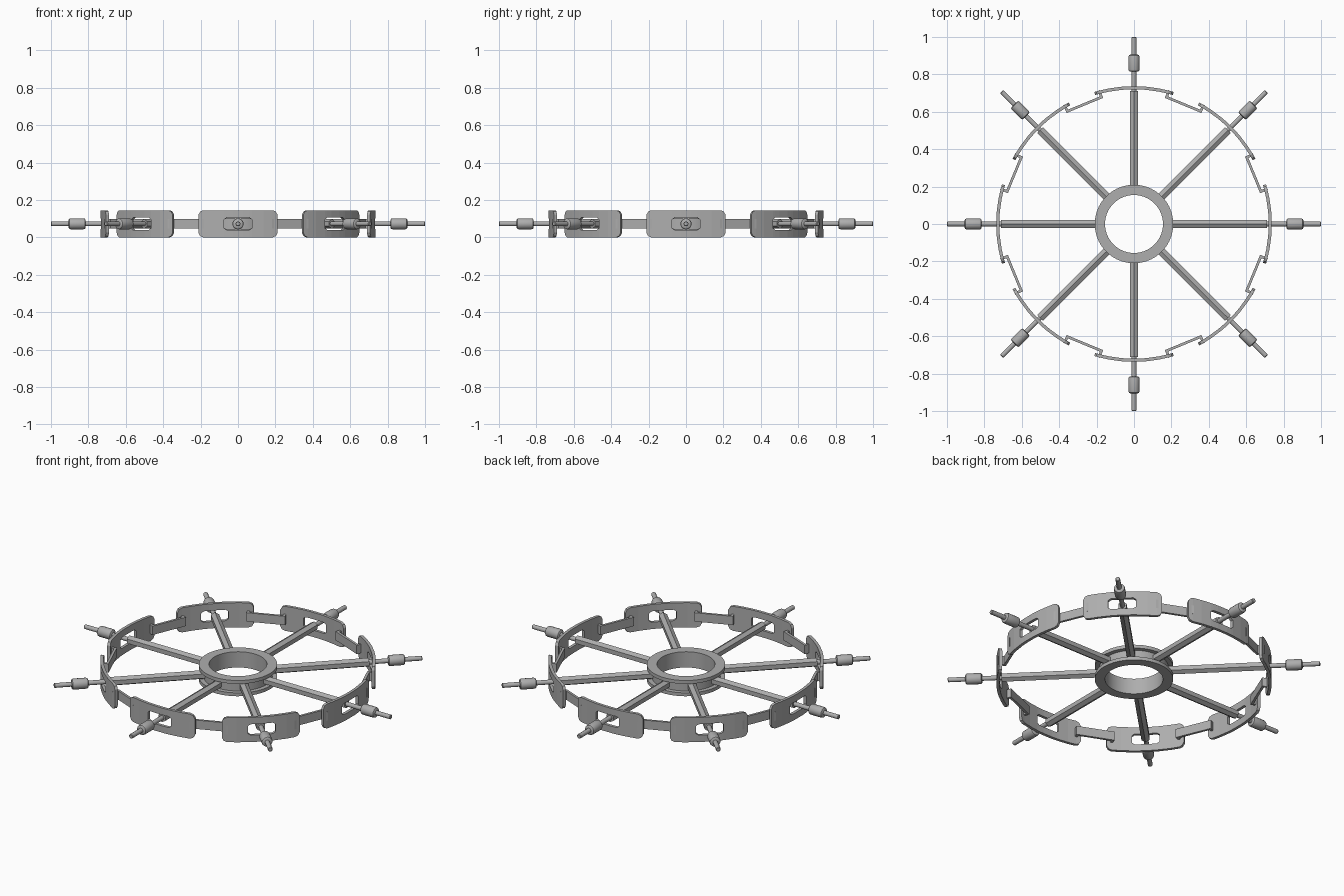
import bpy, bmesh, math
from mathutils import Matrix, Vector

if "Cube" in bpy.data.objects:
    bpy.data.objects.remove(bpy.data.objects["Cube"], do_unlink=True)

COUNT = 8
MID = 0.0725
RIM = 0.73

steel = bpy.data.materials.new("grey_steel")
steel.use_nodes = True
grey = (0.42, 0.42, 0.42, 1)
steel.diffuse_color = grey
steel.node_tree.nodes["Principled BSDF"].inputs["Base Color"].default_value = grey


def finish(name, bm, smooth=False):
    bmesh.ops.recalc_face_normals(bm, faces=bm.faces)
    mesh = bpy.data.meshes.new(name)
    bm.to_mesh(mesh)
    bm.free()
    mesh.materials.append(steel)
    obj = bpy.data.objects.new(name, mesh)
    bpy.context.collection.objects.link(obj)
    if smooth:
        bpy.ops.object.select_all(action="DESELECT")
        obj.select_set(True)
        bpy.context.view_layer.objects.active = obj
        bpy.ops.object.shade_smooth_by_angle(angle=math.radians(35))
    return obj


def ring_copies(obj, offset=0.0):
    # repeat a part around the hub
    for i in range(COUNT):
        part = obj if i == 0 else obj.copy()
        if i:
            part.name = f"{obj.name}_{i + 1}"
            bpy.context.collection.objects.link(part)
        part.rotation_euler.z = math.tau * (i + offset) / COUNT


def lathe(name, profile, steps, closed=False, axis="Z", smooth=True):
    # spin (radius, height) points; axis "Y" lays the part along a spoke
    bm = bmesh.new()
    rings = []
    for k in range(steps):
        a = math.tau * (k + 0.5) / steps
        ring = []
        for r, h in profile:
            u, v = r * math.sin(a), r * math.cos(a)
            ring.append(bm.verts.new((u, v, h) if axis == "Z" else (u, h, MID + v)))
        rings.append(ring)
    n = len(profile)
    for k in range(steps):
        a, b = rings[k], rings[(k + 1) % steps]
        for j in range(n if closed else n - 1):
            m = (j + 1) % n
            bm.faces.new((a[j], a[m], b[m], b[j]))
    if not closed:
        bm.faces.new([r[0] for r in rings])
        bm.faces.new([r[-1] for r in rings])
    return finish(name, bm, smooth)


# Flanged hub
lathe("hub", [(0.155, 0.026), (0.21, 0.026), (0.21, 0.046), (0.185, 0.046),
              (0.185, 0.099), (0.21, 0.099), (0.21, 0.119), (0.155, 0.119)],
      48, closed=True)

# Hexagonal spokes with a ridge on top
bm = bmesh.new()
bmesh.ops.create_cone(bm, cap_ends=True, segments=6, radius1=0.0255, radius2=0.0255,
                      depth=0.53, matrix=Matrix.Translation((0, 0.445, MID))
                      @ Matrix.Rotation(math.pi / 2, 4, "X"))
ring_copies(finish("spoke", bm))

# Thin rods and rounded knobs outside the rim
ring_copies(lathe("outer_rod", [(0.013, 0.68), (0.013, 0.997), (0.010, 1.0)], 12, axis="Y"))
ring_copies(lathe("knob", [(0.022, 0.815), (0.028, 0.819), (0.030, 0.826),
                           (0.030, 0.894), (0.028, 0.901), (0.022, 0.905)], 16, axis="Y"))

# Curved rim plates with clipped corners and a window
columns = [(0.03, 0.04), (0.06, 0.04), (0.075, 0.05), (0.135, 0.05), (0.185, 0.05), (0.203, 0.05),
           (0.213, 0.05)]
columns = [(-x, z) for x, z in reversed(columns)] + columns
bm = bmesh.new()
grid = []
for x, low in columns:
    end = 0.007 if abs(x) > 0.2 else 0.0
    end = 0.025 if abs(x) > 0.21 else end
    a = x / RIM
    heights = (end, low, 2 * MID - low, 2 * MID - end)
    grid.append([[bm.verts.new((r * math.sin(a), r * math.cos(a), z)) for z in heights]
                 for r in (RIM - 0.01, RIM + 0.007)])
for i in range(len(grid) - 1):
    window = abs(columns[i][0]) < 0.08 and abs(columns[i + 1][0]) < 0.08
    for j in range(3):
        if window and j == 1:
            continue
        for side in range(2):
            p, q = grid[i][side], grid[i + 1][side]
            bm.faces.new((p[j], q[j], q[j + 1], p[j + 1]))
# join inner and outer skins along every open edge
partner = {}
for inner, outer in grid:
    partner.update(zip(inner, outer))
for e in [e for e in bm.edges if e.is_boundary and e.verts[0] in partner]:
    u, v = e.verts
    bm.faces.new((u, v, partner[v], partner[u]))
ring_copies(finish("rim_plate", bm))

# Link bars with outward hooks joining neighbouring plates
half = [(0.0, 0.686), (0.106, 0.686), (0.106, 0.731), (0.092, 0.731), (0.092, 0.70)]
outline = half + [(-x, y) for x, y in reversed(half[1:])]
bm = bmesh.new()
face = bm.faces.new([bm.verts.new((x, y, MID - 0.026)) for x, y in outline])
new = bmesh.ops.extrude_face_region(bm, geom=[face])["geom"]
bmesh.ops.translate(bm, vec=Vector((0, 0, 0.052)),
                    verts=[g for g in new if isinstance(g, bmesh.types.BMVert)])
ring_copies(finish("link_bar", bm), 0.5)
